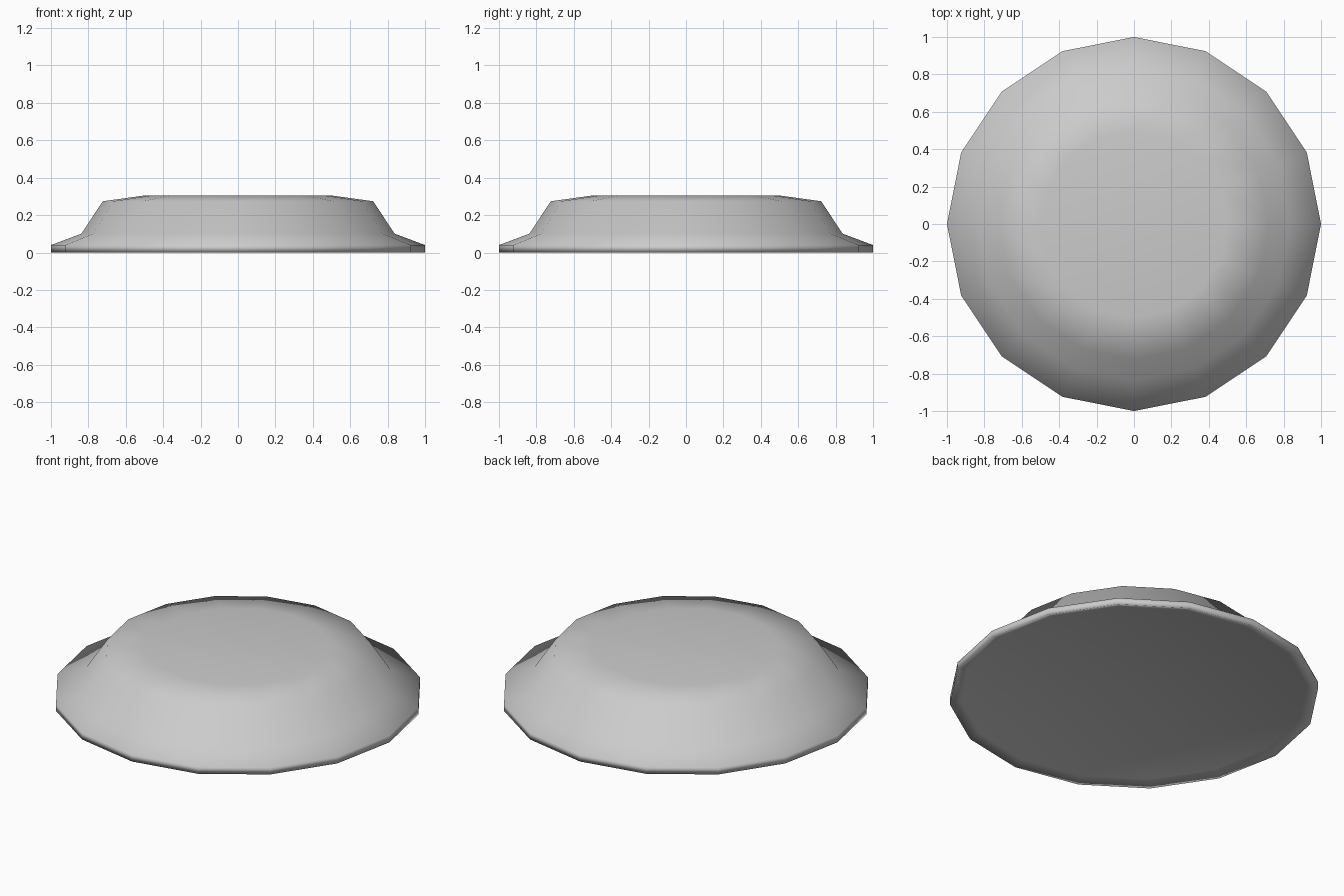
import bpy
import bmesh
from math import cos, sin, tau

cube = bpy.data.objects.get("Cube")
if cube:
    bpy.data.objects.remove(cube, do_unlink=True)

SIDES = 16

# Radius and height of each ring, from the hollowed underside up to the top
PROFILE = [(0.94, 0.02), (1, 0), (1, 0.04), (0.837, 0.101), (0.723, 0.274), (0.5, 0.305)]
HOLLOW_HEIGHT = 0.06

grey = bpy.data.materials.new("plain grey")
grey.use_nodes = True
colour = (0.6, 0.6, 0.6, 1)
grey.diffuse_color = colour
grey.node_tree.nodes["Principled BSDF"].inputs["Base Color"].default_value = colour


def lathe(name, profile, hollow, material):
    """Turn a profile around z, with a shallow hollow below and a flat cap above."""
    bm = bmesh.new()
    rings = [[bm.verts.new((r * cos(tau * i / SIDES), r * sin(tau * i / SIDES), z))
              for i in range(SIDES)] for r, z in profile]
    centre = bm.verts.new((0, 0, hollow))
    for i in range(SIDES):
        j = (i + 1) % SIDES
        bm.faces.new((rings[0][j], rings[0][i], centre))
        for low, high in zip(rings, rings[1:]):
            bm.faces.new((low[i], low[j], high[j], high[i]))
    bm.faces.new(rings[-1])
    for face in bm.faces:
        face.smooth = True
    mesh = bpy.data.meshes.new(name)
    bm.to_mesh(mesh)
    bm.free()
    mesh.materials.append(material)
    obj = bpy.data.objects.new(name, mesh)
    bpy.context.collection.objects.link(obj)
    return obj


# Low domed disc with a flared skirt
lathe("flared_disc", PROFILE, HOLLOW_HEIGHT, grey)
